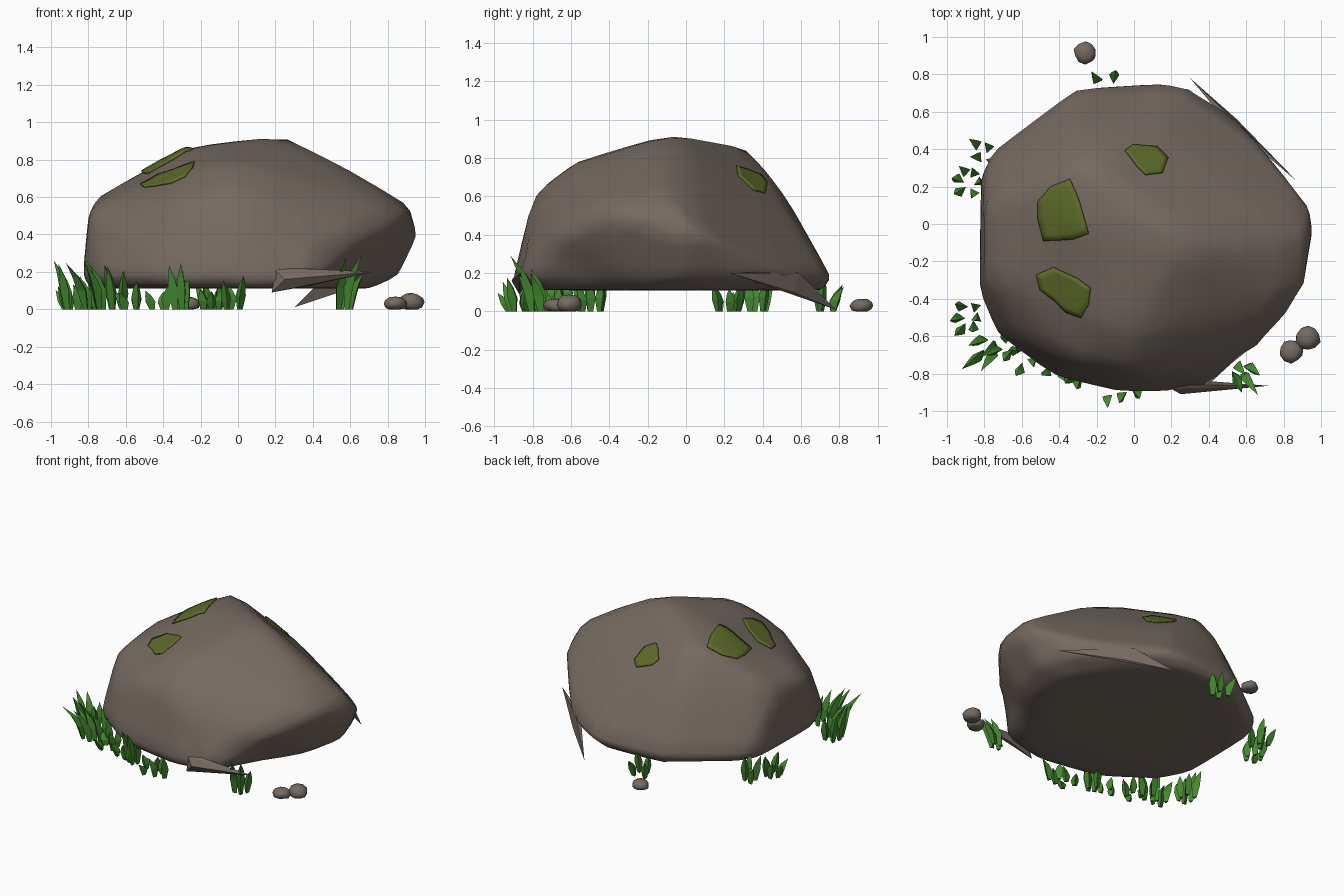
import bpy
import bmesh
import math
import random
from mathutils import Vector
from mathutils.bvhtree import BVHTree

random.seed(4)
default = bpy.data.objects.get("Cube")
if default:
    bpy.data.objects.remove(default, do_unlink=True)


def material(name, colour):
    mat = bpy.data.materials.new(name)
    mat.use_nodes = True
    mat.diffuse_color = (*colour, 1)
    mat.node_tree.nodes["Principled BSDF"].inputs["Base Color"].default_value = (*colour, 1)
    return mat


stone = material("brown stone", (0.18, 0.145, 0.12))
moss = material("olive moss", (0.115, 0.15, 0.023))
grass = material("grass green", (0.06, 0.26, 0.03))


def finish(bm, name, mat, smooth_angle=None):
    """Turn a bmesh into a named, coloured object."""
    bmesh.ops.recalc_face_normals(bm, faces=bm.faces)
    mesh = bpy.data.meshes.new(name)
    bm.to_mesh(mesh)
    bm.free()
    mesh.materials.append(mat)
    obj = bpy.data.objects.new(name, mesh)
    bpy.context.collection.objects.link(obj)
    if smooth_angle:
        bpy.ops.object.select_all(action="DESELECT")
        obj.select_set(True)
        bpy.context.view_layer.objects.active = obj
        bpy.ops.object.shade_smooth_by_angle(angle=math.radians(smooth_angle))
    return obj


def hull(points):
    """Closed convex solid around a few corner points."""
    bm = bmesh.new()
    for point in points:
        bm.verts.new(point)
    bmesh.ops.convex_hull(bm, input=bm.verts)
    loose = [v for v in bm.verts if not v.link_faces]
    bmesh.ops.delete(bm, geom=loose, context="VERTS")
    return bm


# Boulder: flat underside, widest just above it, then shoulders and crown
underside = [(-.78, .25), (-.7, .38), (-.3, .69), (.15, .71), (.45, .5), (.7, .1),
             (.7, -.22), (.4, -.74), (.1, -.87), (-.35, -.79), (-.68, -.56), (-.79, -.35)]
skirt = [(-.82, .25), (-.75, .4), (-.31, .73), (.15, .76), (.3, .73), (.53, .59), (.76, .3),
         (.86, 0), (.75, -.33), (.42, -.87), (.2, -.905), (-.1, -.895), (-.42, -.82),
         (-.73, -.59), (-.83, -.35)]
shoulders = [(.96, -.05, .39), (.94, .09, .4), (.9, -.41, .53), (.91, -.05, .57),
             (.68, -.66, .4), (-.8, .15, .5), (-.8, -.3, .5), (-.75, .1, .6),
             (-.72, -.3, .58), (-.62, -.6, .42), (0, -.79, .63), (-.3, -.73, .58),
             (-.3, .5, .64), (.1, .5, .57)]
crown = [(.05, -.59, .78), (-.2, -.52, .775), (.28, -.08, .935), (-.28, .33, .86),
         (-.3, 0, .865)]

rock = hull([(x, y, .11) for x, y in underside] + [(x, y, .18) for x, y in skirt]
            + shoulders + crown)
bmesh.ops.subdivide_edges(rock, edges=rock.edges, cuts=3, use_grid_fill=True)
bmesh.ops.triangulate(rock, faces=rock.faces)

# Shallow hollows: beside each moss patch, under the right ridge, low front
for centre, reach, depth in ((Vector((-.4, -.4, .74)), .18, .045),
                             (Vector((-.46, -.1, .78)), .16, .03),
                             (Vector((.14, .32, .74)), .16, .025),
                             (Vector((.6, -.6, .22)), .14, .05),
                             (Vector((.24, -.86, .26)), .09, .04)):
    inward = (Vector((0, 0, .3)) - centre).normalized()
    for vert in rock.verts:
        distance = (vert.co - centre).length
        vert.co += inward * depth * math.exp(-(distance / reach) ** 2)
bmesh.ops.smooth_vert(rock, verts=rock.verts, factor=0.5,
                      use_axis_x=True, use_axis_y=True, use_axis_z=True)
surface = BVHTree.FromBMesh(rock)
finish(rock, "boulder", stone, 60)


# Moss patches: outlines dropped onto the boulder surface
def moss_patch(name, outline):
    bm = bmesh.new()
    bm.faces.new([bm.verts.new((x, y, 0)) for x, y in outline])
    bmesh.ops.poke(bm, faces=bm.faces)
    bmesh.ops.subdivide_edges(bm, edges=bm.edges, cuts=3, use_grid_fill=True)
    for vert in bm.verts:
        hit, normal, _, _ = surface.ray_cast(Vector((vert.co.x, vert.co.y, 3)), Vector((0, 0, -1)))
        if hit:
            vert.co = hit + normal * 0.012
    obj = finish(bm, name, moss, 40)
    if obj.data.polygons[0].normal.z < 0:
        obj.data.flip_normals()
    thickness = obj.modifiers.new("thickness", "SOLIDIFY")
    thickness.thickness = 0.009


moss_patch("moss_left", [(-.51, .12), (-.44, .2), (-.34, .24), (-.3, .15), (-.24, -.05),
                         (-.32, -.08), (-.48, -.09), (-.51, .03)])
moss_patch("moss_front", [(-.52, -.27), (-.43, -.23), (-.3, -.29), (-.23, -.34), (-.24, -.43),
                          (-.28, -.5), (-.36, -.47), (-.42, -.41), (-.5, -.35)])
moss_patch("moss_back", [(-.05, .39), (-.01, .42), (.12, .41), (.18, .35), (.15, .27),
                         (.06, .26), (.01, .31)])

# Thin stone splinters leaning on the boulder
finish(hull([(.18, -.87, .09), (.25, -.91, .16), (.2, -.88, .21), (.72, -.865, .2),
             (.3, -.86, .22), (.4, -.84, .13)]), "front_splinter", stone)
finish(hull([(.3, .78, .01), (.87, .23, .2), (.5, .59, .2), (.5, .54, .21),
             (.55, .56, .1)]), "back_splinter", stone)


# Pebbles: flattened, slightly uneven lumps resting on the ground
def pebble(name, x, y, radius, height):
    bm = bmesh.new()
    bmesh.ops.create_icosphere(bm, subdivisions=2, radius=1)
    for vert in bm.verts:
        wobble = random.uniform(0.9, 1.06)
        px, py, pz = vert.co * wobble
        vert.co = (x + px * radius, y + py * radius, max(0, height * (0.4 + 0.6 * pz)))
    finish(bm, name, stone, 60)


pebble("pebble_front_inner", .84, -.68, .064, .07)
pebble("pebble_front_outer", .93, -.61, .068, .09)
pebble("pebble_back", -.26, .915, .062, .07)


# Grass: clumps of three-sided blades that curve outward to a point
def blade(bm, base, height, lean):
    turn = random.uniform(0, math.tau)
    rings = []
    for level, radius in ((0, .017), (.4, .032), (.7, .022)):
        centre = base + lean * level ** 2 + Vector((0, 0, height * level))
        rings.append([bm.verts.new(centre + Vector((math.cos(a), math.sin(a), 0)) * radius)
                      for a in (turn + i * math.tau / 3 for i in range(3))])
    tip = bm.verts.new(base + lean + Vector((0, 0, height)))
    bm.faces.new(rings[0])
    for i in range(3):
        j = (i + 1) % 3
        for low, high in zip(rings, rings[1:]):
            bm.faces.new((low[i], low[j], high[j], high[i]))
        bm.faces.new((rings[-1][i], rings[-1][j], tip))


def clump(name, x, y, count, spread, height, bend):
    bm = bmesh.new()
    outward = Vector((x, y, 0)).normalized()
    start = random.uniform(0, math.tau)
    for i in range(count):
        angle = start + i * math.tau / count
        offset = Vector((math.cos(angle), math.sin(angle), 0)) * spread * random.uniform(.5, 1.1)
        tall = height * random.uniform(0.6, 1.1)
        lean = outward * tall * bend + offset * 0.6
        blade(bm, Vector((x, y, 0)) + offset, tall, lean)
    finish(bm, name, grass)


clumps = [(-.88, -.5, 6, .06, .25, .15), (-.77, -.66, 4, .05, .27, .45),
          (-.67, -.66, 4, .05, .22, .2), (-.57, -.71, 4, .06, .15, .2),
          (-.41, -.77, 3, .05, .12, .2), (-.3, -.81, 4, .05, .24, .15),
          (-.14, -.86, 3, .06, .15, .2), (-.03, -.88, 3, .04, .18, .2),
          (.57, -.78, 4, .04, .29, .4), (-.88, .23, 6, .06, .16, .2),
          (-.8, .38, 4, .06, .2, .2), (-.14, .73, 4, .06, .2, .2)]
for number, spec in enumerate(clumps, 1):
    clump(f"grass_clump_{number}", *spec)
